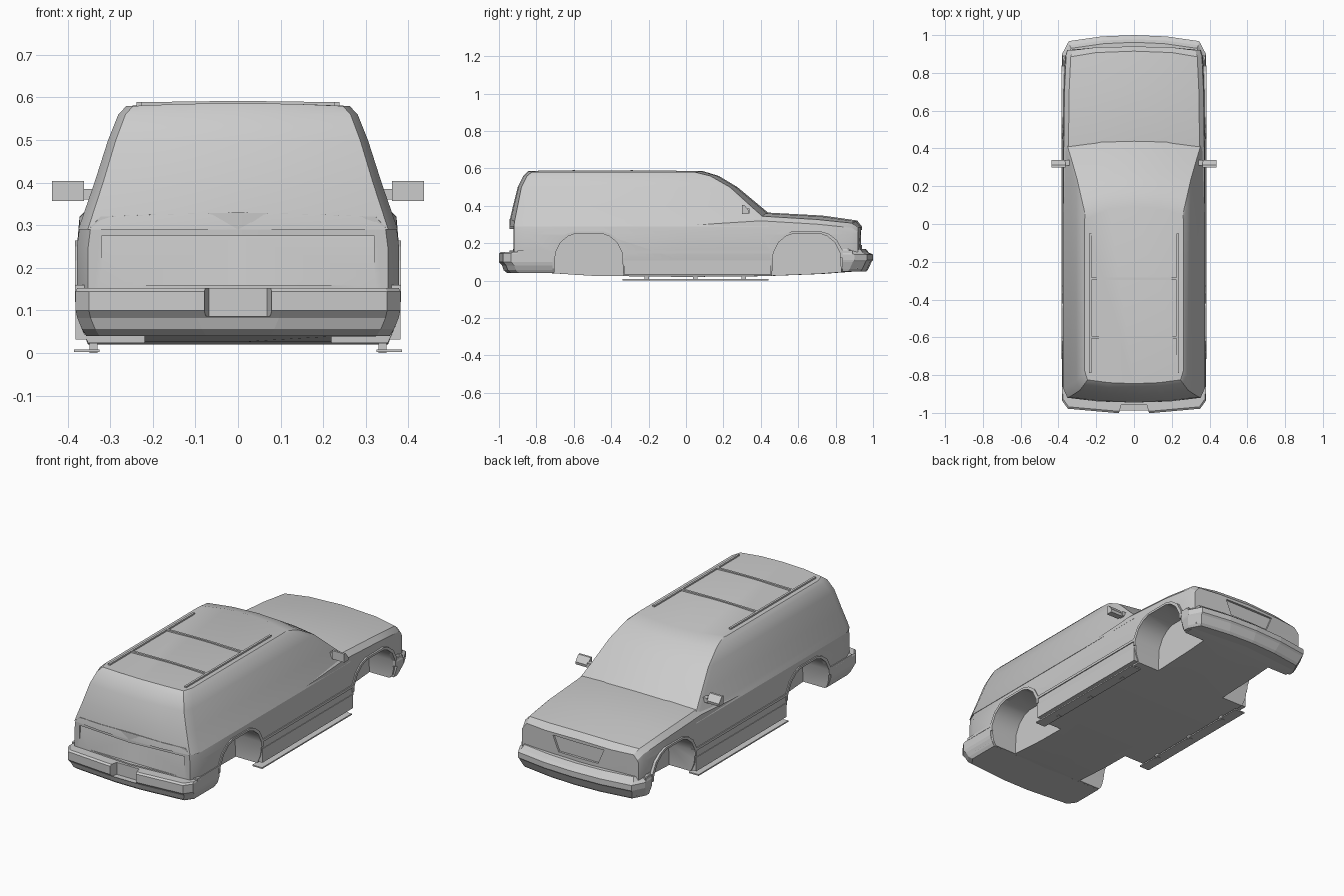
import bpy, bmesh, math

if "Cube" in bpy.data.objects:
    bpy.data.objects.remove(bpy.data.objects["Cube"])


def finish(name, bm):
    bmesh.ops.recalc_face_normals(bm, faces=bm.faces)
    me = bpy.data.meshes.new(name)
    bm.to_mesh(me)
    bm.free()
    ob = bpy.data.objects.new(name, me)
    bpy.context.collection.objects.link(ob)
    return ob


def loft(name, halves):
    """Join half rings (first and last point on x=0), mirrored across x, with end caps."""
    bm = bmesh.new()
    rings = []
    for h in halves:
        full = h + [(-x, y, z) for x, y, z in h[-2:0:-1]]
        rings.append([bm.verts.new(p) for p in full])
    n, m = len(rings[0]), len(halves[0])
    for a, b in zip(rings, rings[1:]):
        for i in range(n):
            j = (i + 1) % n
            bm.faces.new((a[i], a[j], b[j], b[i]))
    for r in (rings[0], rings[-1]):
        bm.faces.new(r[:m])
        bm.faces.new(r[m - 1:] + r[:1])
    return finish(name, bm)


def side_prism(name, profile, x0, x1):
    """Extrude a (y, z) profile from x0 to x1, on both sides of the car."""
    bm = bmesh.new()
    for s in (1, -1):
        a = [bm.verts.new((s * x0, y, z)) for y, z in profile]
        b = [bm.verts.new((s * x1, y, z)) for y, z in profile]
        bm.faces.new(a)
        bm.faces.new(b)
        for i in range(len(a)):
            j = (i + 1) % len(a)
            bm.faces.new((a[i], a[j], b[j], b[i]))
    return finish(name, bm)


def rect(y0, y1, z0, z1):
    return [(y0, z0), (y1, z0), (y1, z1), (y0, z1)]


def cut(ob, cutter):
    cutter.hide_render = True
    mod = ob.modifiers.new("cut", "BOOLEAN")
    mod.operation, mod.solver, mod.object = "DIFFERENCE", "EXACT", cutter
    bpy.context.view_layer.objects.active = ob
    bpy.ops.object.modifier_apply(modifier=mod.name)
    bpy.data.objects.remove(cutter)


# Lower body and hood: y, centre bow, width factor, bottom, shoulder, top
stations = [
    (-.92, -.025, .93, .06, .32, .33),
    (-.86, -.02, 1, .05, .32, .33),
    (-.50, 0, 1, .026, .32, .33),
    (0, 0, 1, .02, .32, .33),
    (.40, .02, 1, .024, .345, .365),
    (.70, .03, .99, .036, .327, .348),
    (.885, .03, .965, .05, .308, .322),
    (.92, .02, .935, .055, .285, .29),
]
rings = []
for y, d, k, zb, zs, zt in stations:
    rings.append([(0, y + d, zb), (.352 * k, y, zb), (.37 * k, y, .065), (.378 * k, y, .10),
                  (.378 * k, y, .25), (.372 * k, y, zs - .025), (.347 * k, y, zs),
                  (.2, y + d * .75, zt - .005), (0, y + d, zt)])
body = loft("body", rings)

# Cabin: z, half width, rear centre, rear edge, front edge, front centre
levels = [
    (.29, .375, -.945, -.92, .47, .52),
    (.325, .363, -.942, -.915, .43, .485),
    (.40, .337, -.925, -.90, .345, .395),
    (.50, .305, -.90, -.88, .235, .275),
    (.56, .281, -.87, -.85, .13, .175),
    (.58, .262, -.845, -.825, .05, .09),
]
rings = []
for z, w, rc, re, fe, fc in levels:
    c = z + (.006 if z > .57 else 0)
    rings.append([(0, rc, c), (w * .5, rc + .005, c - .001 if c > z else z), (w * .94, re, z),
                  (w, re + .05, z), (w, fe - .03, z), (w * .985, fe, z),
                  (w * .5, fc - .01, c - .001 if c > z else z), (0, fc, c)])
cabin = loft("cabin", rings)

# Wheel wells and arch lips
half_arch = [(.187, 0), (.178, .15), (.15, .205), (.11, .238), (.07, .252)]
for label, cy in (("rear", -.52), ("front", .645)):
    inner = [(cy + a, z) for a, z in half_arch] + [(cy - a, z) for a, z in half_arch[::-1]]
    inner[0], inner[-1] = (cy + .19, -.05), (cy - .19, -.05)
    cut(body, side_prism("well_cutter", inner, .22, .5))
    lip_in = [(cy + .18, .12)] + inner[1:-1] + [(cy - .18, .12)]
    lip_out = [(cy + (y - cy) * 1.08, z + (.012 if z > .13 else 0)) for y, z in lip_in]
    side_prism(label + "_arch_lip", lip_in + lip_out[::-1], .36, .383)

# Tailgate and grille recesses
cut(body, loft("tailgate_cutter", [
    [(0, y, z), (.32, y, z), (.32, -1.1, z), (0, -1.1, z)]
    for y, z in ((-.925, .16), (-.91, .275))]))
cut(body, loft("grille_cutter", [
    [(0, .926, z), (x, .926, z), (x, 1.1, z), (0, 1.1, z)]
    for x, z in ((.12, .19), (.155, .272))]))


# Bumpers wrapping round the corners up to the wheel arches
def bumper(name, s, end, plan, profile):
    rings = []
    for z, dx, dy in profile:
        ring = [(max(x - dx, 0) if x else 0, s * (y - dy), z) for x, y in plan]
        ring += [(.381 - dx, s * end, z), (0, s * end, z)]
        rings.append(ring)
    return loft(name, rings)


rear_bumper = bumper("rear_bumper", -1,  .715,
                     [(0, 1.0), (.1, 1.0), (.35, .978), (.381, .935)],
                     [(.04, .025, .045), (.056, .015, .025), (.082, .004, .016),
                      (.10, 0, 0), (.145, 0, 0), (.153, .004, .01)])
cut(rear_bumper, loft("plate_cutter", [
    [(0, -1.1, z), (.105, -1.1, z), (.068, -.957, z), (0, -.957, z)] for z in (.087, .3)]))
bumper("front_bumper", 1, .838,
       [(0, 1.0), (.17, .993), (.345, .968), (.381, .90)],
       [(.05, .02, .035), (.062, .015, .025), (.10, .002, .008), (.11, 0, 0),
        (.14, 0, 0), (.15, .004, .022), (.17, .012, .038)])

# Sill cladding and side mouldings
side_prism("sill_cladding", rect(-.332, .455, .032, .108), .35, .381)
side_prism("side_moulding", rect(-.335, .46, .146, .16), .36, .383)
side_prism("rear_moulding", rect(-.9, -.70, .146, .16), .36, .382)
side_prism("front_moulding", rect(.83, .89, .146, .16), .34, .378)

# Running boards with brackets
side_prism("running_board", rect(-.34, .44, 0.002, .009), .325, .385)
for y in (-.21, .05, .31):
    side_prism("board_bracket", rect(y - .012, y + .012, 0, .03), .33, .348)

# Door mirrors
side_prism("mirror", [(.30, .404), (.312, .404), (.338, .372), (.335, .357), (.30, .357)], .362, .437)
side_prism("mirror_arm", rect(.31, .34, .36, .385), .33, .365)

# Roof rails and crossbars
side_prism("roof_rail", rect(-.79, -.05, .575, .589), .226, .238)
for y in (-.29, -.60):
    loft("roof_crossbar", [
        [(0, y - .006, z), (.226, y - .006, z - .003), (.226, y + .006, z - .003), (0, y + .006, z)]
        for z in (.58, .592)])

# Smooth panels, sharp edges
bpy.ops.object.select_all(action="DESELECT")
for ob in (body, cabin):
    ob.select_set(True)
bpy.context.view_layer.objects.active = body
bpy.ops.object.shade_smooth_by_angle(angle=math.radians(28))
